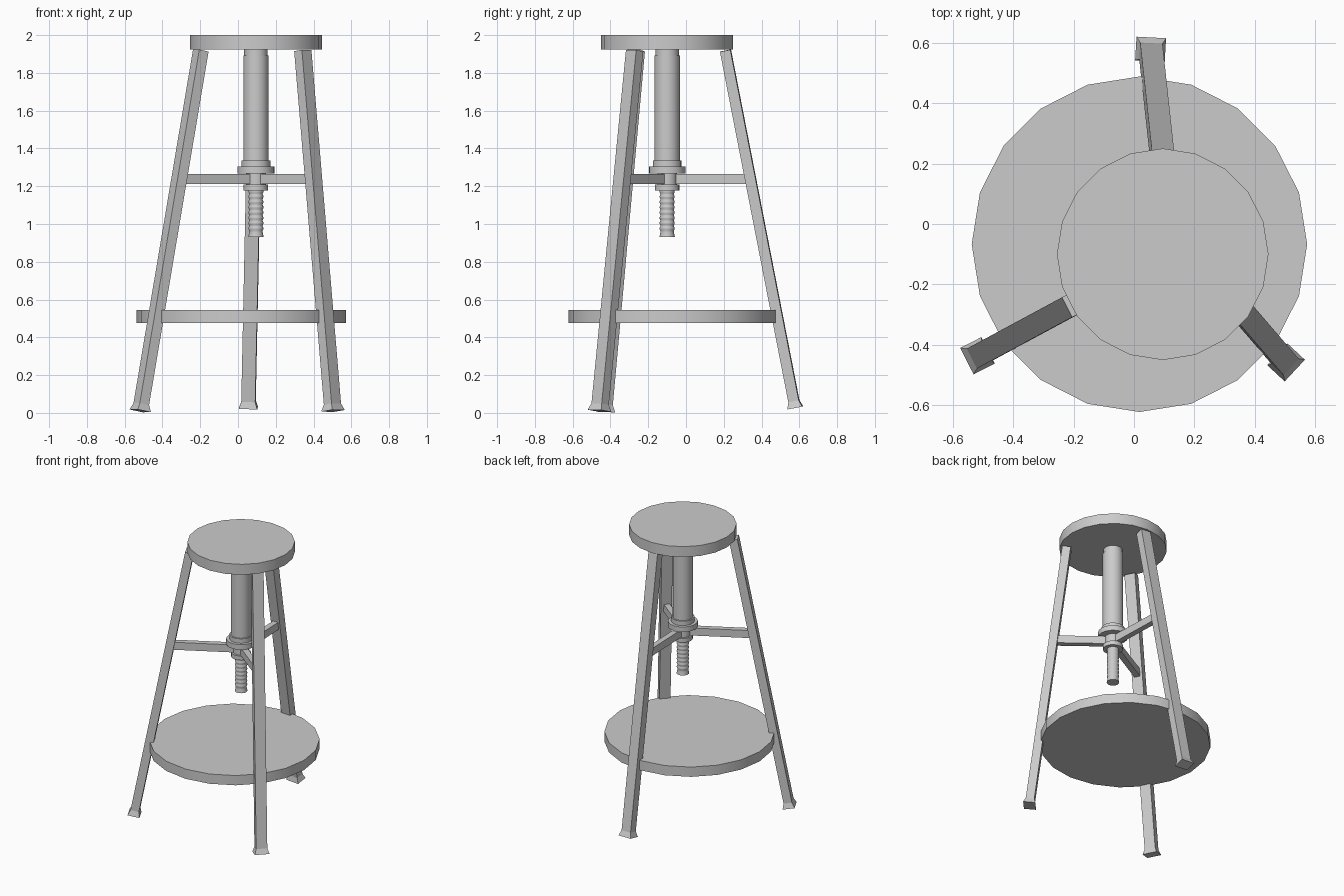
import bpy, bmesh
from math import cos, sin, pi, radians
from mathutils import Vector

if "Cube" in bpy.data.objects:
    bpy.data.objects.remove(bpy.data.objects["Cube"])

AXIS = Vector((0.095, -0.1, 0))  # centre of seat and column


def finish(name, bm, smooth=False):
    bmesh.ops.recalc_face_normals(bm, faces=bm.faces)
    mesh = bpy.data.meshes.new(name)
    bm.to_mesh(mesh)
    bm.free()
    ob = bpy.data.objects.new(name, mesh)
    bpy.context.collection.objects.link(ob)
    if smooth:
        bpy.ops.object.select_all(action='DESELECT')
        ob.select_set(True)
        bpy.context.view_layer.objects.active = ob
        bpy.ops.object.shade_smooth_by_angle(angle=radians(35))
    return ob


def skin(bm, rings):
    """Join rings of points into a closed, capped tube."""
    rings = [[bm.verts.new(p) for p in ring] for ring in rings]
    n = len(rings[0])
    for a, b in zip(rings, rings[1:]):
        for i in range(n):
            j = (i + 1) % n
            bm.faces.new((a[i], a[j], b[j], b[i]))
    bm.faces.new(rings[0])
    bm.faces.new(rings[-1])


def lathe(name, centre, profile, sides=20):
    bm = bmesh.new()
    skin(bm, [[(centre[0] + r * cos(2 * pi * i / sides),
                centre[1] + r * sin(2 * pi * i / sides), z)
               for i in range(sides)] for r, z in profile])
    return finish(name, bm, True)


def bar(name, start, end, outward, sections):
    """Rectangular bar; sections = (distance from start, half width, half depth)."""
    axis = (end - start).normalized()
    n = (outward - axis * outward.dot(axis)).normalized()
    t = axis.cross(n)
    bm = bmesh.new()
    skin(bm, [[start + axis * d + t * w * a + n * h * b
               for a, b in ((1, 1), (-1, 1), (-1, -1), (1, -1))]
              for d, w, h in sections])
    return finish(name, bm)


# Round seat and foot shelf
lathe("seat", AXIS, [(0.35, 1.925), (0.35, 2.0)])
lathe("foot_shelf", (0.018, -0.067), [(0.555, 0.475), (0.555, 0.545)])

# Column sleeve, clamp collar and threaded screw
lathe("column_sleeve", AXIS, [(0.067, 1.3), (0.067, 1.892), (0.062, 1.892), (0.062, 1.93)])
lathe("collar", AXIS, [(0.065, 1.178), (0.065, 1.208), (0.052, 1.208), (0.052, 1.268),
                       (0.097, 1.268), (0.097, 1.305), (0.076, 1.305), (0.076, 1.337)])
thread = [(0.041, 0.93), (0.036, 0.955)]
for k in range(8):
    z = 0.965 + k * 0.028
    thread += [(0.036, z), (0.040, z + 0.009), (0.040, z + 0.014), (0.036, z + 0.023)]
thread.append((0.036, 1.19))
lathe("screw", AXIS, thread)

# Splayed legs with flared feet, each tied to the collar by a brace
legs = {
    "back": ((0.055, 0.578, 0.027), (0.095, 0.209, 1.918), 87),
    "left": ((-0.518, -0.436, 0.011), (-0.197, -0.263, 1.918), 207),
    "right": ((0.503, -0.458, 0.011), (0.343, -0.272, 1.918), 317),
}
for name, (foot, top, angle) in legs.items():
    foot, top = Vector(foot), Vector(top)
    out = Vector((cos(radians(angle)), sin(radians(angle)), 0))
    length = (top - foot).length
    bar(name + "_leg", foot, top, out,
        [(0, 0.049, 0.04), (0.036, 0.037, 0.028), (length, 0.037, 0.028)])
    hub = AXIS + Vector((0, 0, 1.238))
    tip = foot.lerp(top, (1.238 - foot.z) / (top.z - foot.z))
    bar(name + "_brace", hub, tip, Vector((0, 0, 1)),
        [(0.03, 0.02, 0.027), ((tip - hub).length, 0.02, 0.027)])
